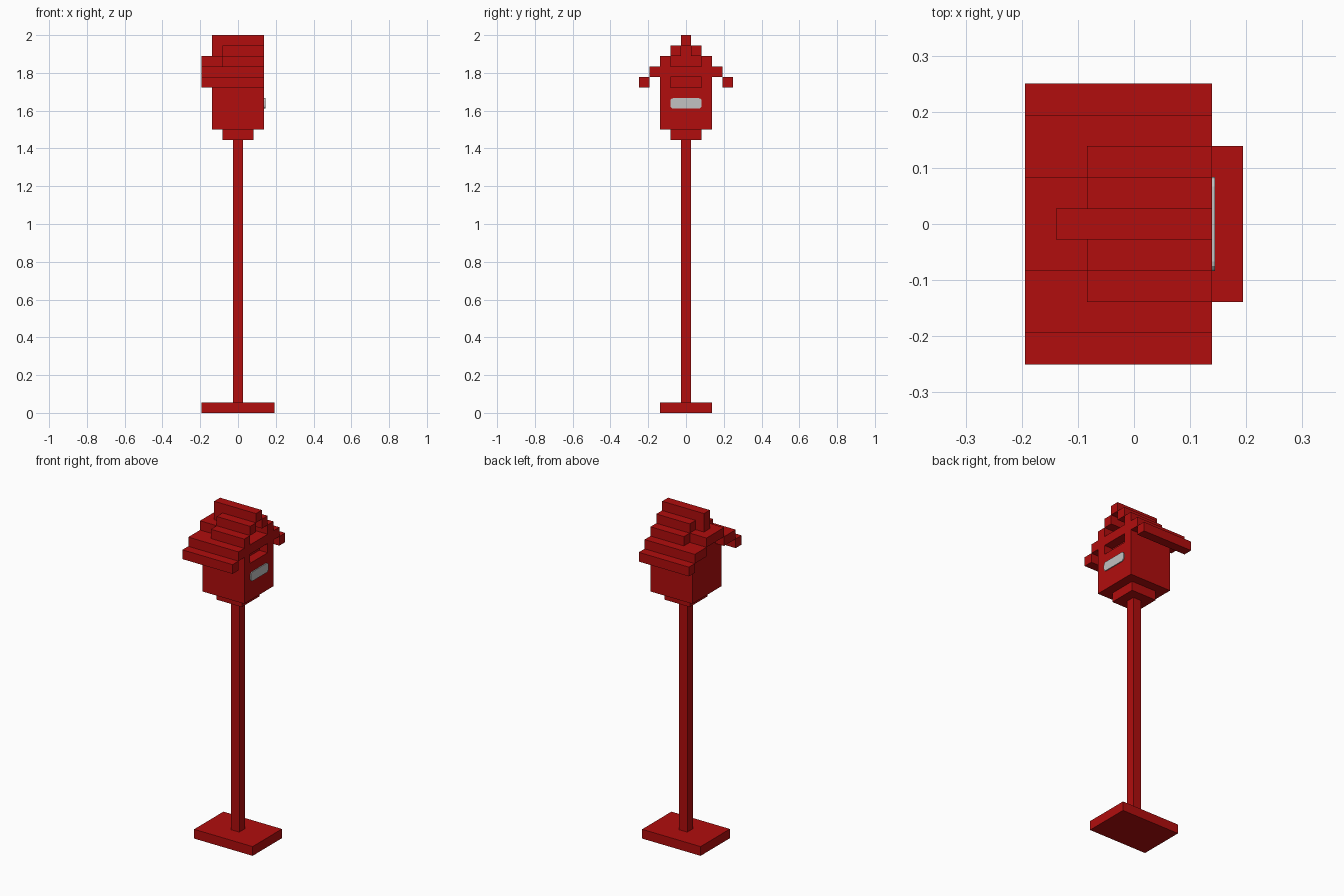
import bpy, bmesh
from mathutils import Matrix

U = 2 / 36  # one block

cube = bpy.data.objects.get("Cube")
if cube:
    bpy.data.objects.remove(cube, do_unlink=True)


def make_material(name, colour):
    mat = bpy.data.materials.new(name)
    mat.use_nodes = True
    mat.diffuse_color = colour
    mat.node_tree.nodes["Principled BSDF"].inputs["Base Color"].default_value = colour
    return mat


RED = make_material("red", (0.44, 0.004, 0.004, 1))
GREY = make_material("light_grey", (0.54, 0.54, 0.54, 1))


def box(name, x, y, z, mat=RED, round_x=0):
    """Box from (min, max) ranges in blocks; round_x rounds the edges along x."""
    bm = bmesh.new()
    bmesh.ops.create_cube(bm, size=1)
    ranges = (x, y, z)
    size = [(b - a) * U for a, b in ranges]
    centre = [(a + b) / 2 * U for a, b in ranges]
    bmesh.ops.transform(bm, verts=bm.verts,
                        matrix=Matrix.Translation(centre) @ Matrix.Diagonal((*size, 1)))
    if round_x:
        edges = [e for e in bm.edges
                 if abs(e.verts[0].co.x - e.verts[1].co.x) > 1e-5]
        bmesh.ops.bevel(bm, geom=edges, offset=round_x * U, segments=3,
                        profile=0.5, affect='EDGES')
    mesh = bpy.data.meshes.new(name)
    bm.to_mesh(mesh)
    bm.free()
    mesh.materials.append(mat)
    obj = bpy.data.objects.new(name, mesh)
    bpy.context.collection.objects.link(obj)
    return obj


def pair(name, x, y, z):
    """The same strip on both sides of the ridge."""
    box("front_" + name, x, (-y[1], -y[0]), z)
    box("back_" + name, x, y, z)


# Stand
box("base", (-3.5, 3.5), (-2.5, 2.5), (0, 1))
box("post", (-0.5, 0.5), (-0.5, 0.5), (1, 26))
box("collar", (-1.5, 1.5), (-1.5, 1.5), (26, 27))

# House body with a slot cut in its end wall
body = box("house_body", (-2.5, 2.5), (-2.5, 2.5), (27, 33))
cutter = box("slot_cutter", (1.5, 3.5), (-1.5, 1.5), (31, 32))
cutter.hide_render = True
cutter.hide_set(True)
cutter.display_type = 'WIRE'
cut = body.modifiers.new("slot", 'BOOLEAN')
cut.operation = 'DIFFERENCE'
cut.solver = 'EXACT'
cut.object = cutter

# Name plate under the slot
box("plate", (2.5, 2.6), (-1.5, 1.5), (29, 30), GREY, round_x=0.3)

# Stepped roof, from the eaves up
pair("eave", (-3.5, 2.5), (3.5, 4.5), (31, 32))
pair("lower_roof", (-3.5, 2.5), (2.5, 3.5), (32, 33))
pair("lower_overhang", (-3.5, -2.5), (1.5, 2.5), (32, 33))
pair("middle_roof", (-1.5, 2.5), (1.5, 2.5), (33, 34))
pair("upper_roof", (-1.5, 2.5), (0.5, 1.5), (34, 35))
box("overhang_top", (-3.5, -1.5), (-1.5, 1.5), (33, 34))
box("ridge_end", (-2.5, -1.5), (-0.5, 0.5), (34, 35))
box("ridge", (-2.5, 2.5), (-0.5, 0.5), (35, 36))
